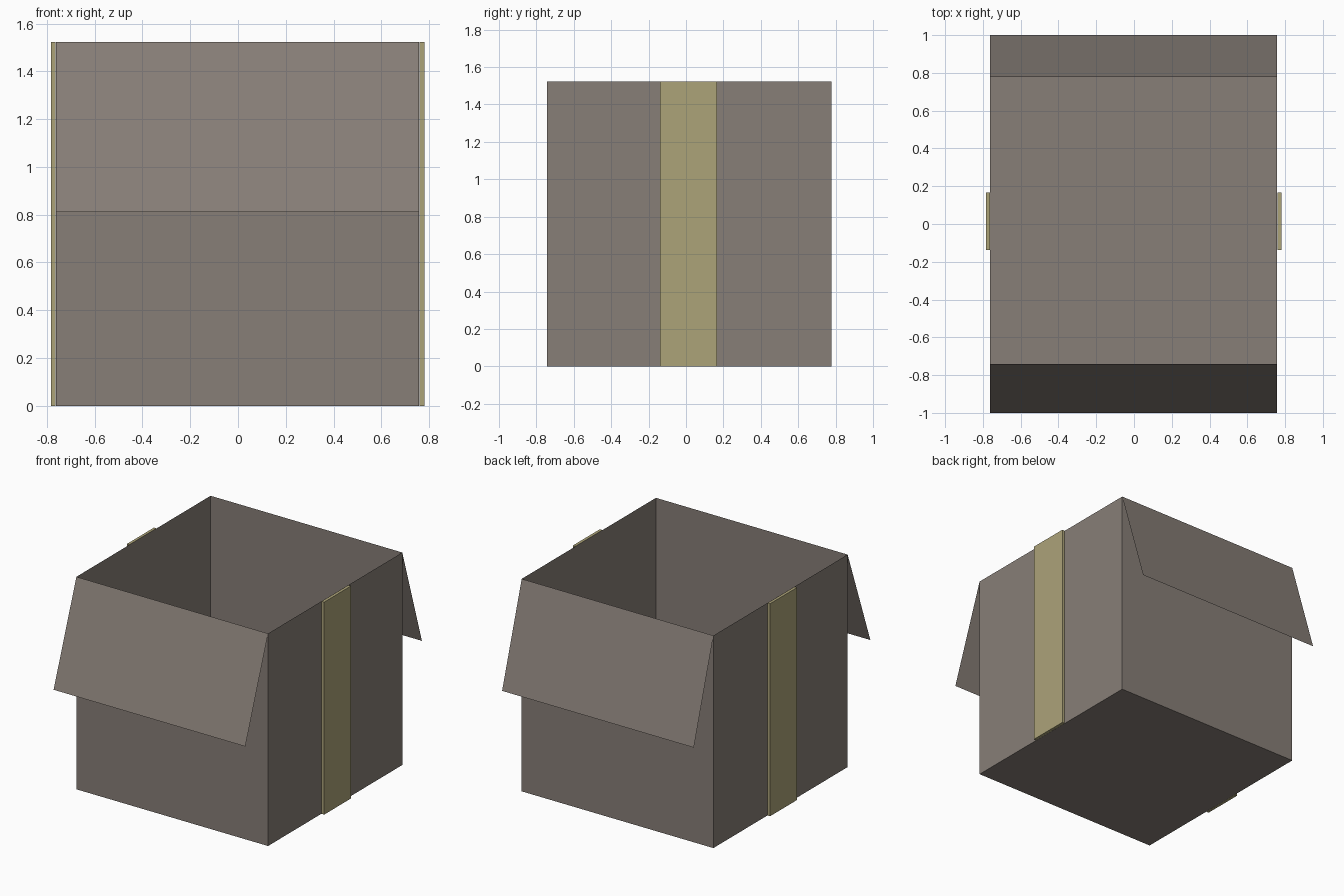
import bpy, bmesh

if "Cube" in bpy.data.objects:
    bpy.data.objects.remove(bpy.data.objects["Cube"])


def linear(c):
    c /= 255
    return c / 12.92 if c <= 0.04045 else ((c + 0.055) / 1.055) ** 2.4


def material(name, rgb):
    m = bpy.data.materials.new(name)
    m.diffuse_color = [linear(c) for c in rgb] + [1]
    m.use_nodes = True
    m.node_tree.nodes["Principled BSDF"].inputs["Base Color"].default_value = m.diffuse_color
    return m


def build(name, faces, mat):
    """Make a flat-faced object from a list of corner loops."""
    bm = bmesh.new()
    for loop in faces:
        bm.faces.new([bm.verts.new(p) for p in loop])
    bmesh.ops.remove_doubles(bm, verts=bm.verts, dist=1e-5)
    mesh = bpy.data.meshes.new(name)
    bm.to_mesh(mesh)
    bm.free()
    mesh.materials.append(mat)
    obj = bpy.data.objects.new(name, mesh)
    bpy.context.collection.objects.link(obj)


def block(x0, x1, y0, y1, z0, z1, lid=True):
    """Outward-facing loops of a cuboid, optionally open at the top."""
    ring = [(x0, y0), (x1, y0), (x1, y1), (x0, y1)]
    faces = [[(*p, z0) for p in reversed(ring)]]
    for a, b in zip(ring, ring[1:] + ring[:1]):
        faces.append([(*a, z0), (*b, z0), (*b, z1), (*a, z1)])
    if lid:
        faces.append([(*p, z1) for p in ring])
    return faces


cardboard = material("grey_brown_cardboard", (135, 126, 119))
tape = material("tan_tape", (172, 163, 121))

X0, X1, Y0, Y1, H = -0.762, 0.758, -0.742, 0.778, 1.523

# Open box made of thin sheet card
build("box_body", block(X0, X1, Y0, Y1, 0, H, lid=False), cardboard)

# Flaps folded down outside the front and back
build("front_flap", [[(X0, -1, 0.812), (X1, -1, 0.812), (X1, Y0, H), (X0, Y0, H)]], cardboard)
build("back_flap", [[(X1, 1, 0.805), (X0, 1, 0.805), (X0, Y1, H), (X1, Y1, H)]], cardboard)

# Tape strips up both sides
build("left_tape", block(-0.783, X0 - 0.001, -0.138, 0.166, 0, H), tape)
build("right_tape", block(X1 + 0.001, 0.780, -0.138, 0.166, 0, H), tape)
